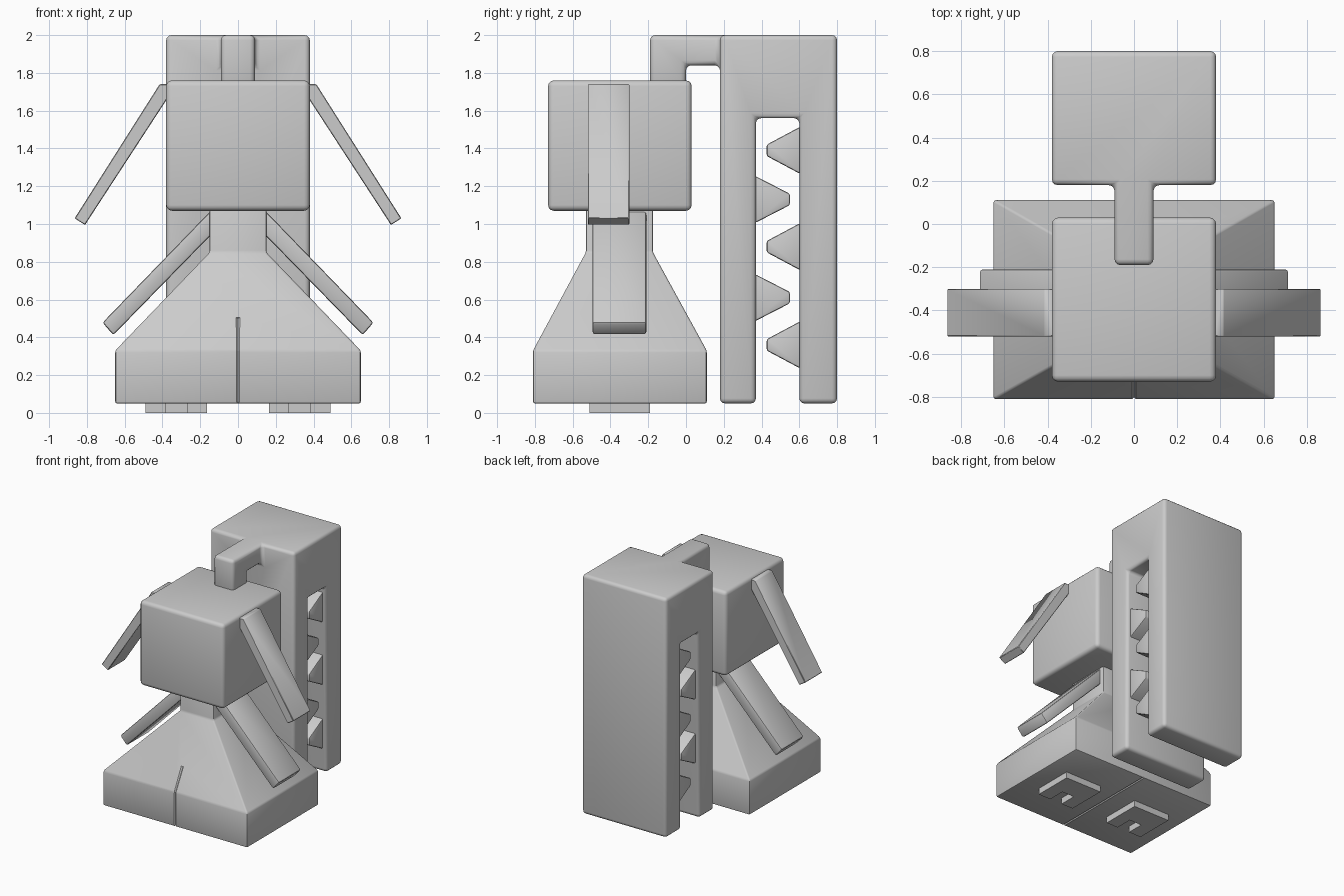
import bpy, bmesh, math
from mathutils import Vector

if "Cube" in bpy.data.objects:
    bpy.data.objects.remove(bpy.data.objects["Cube"])

grey = bpy.data.materials.new("plain grey")
grey.diffuse_color = (0.6, 0.6, 0.6, 1)
grey.use_nodes = True
grey.node_tree.nodes["Principled BSDF"].inputs["Base Color"].default_value = grey.diffuse_color


def finish(name, bm, bevel=0.0, segments=3):
    """Clean, round the sharp edges and link the mesh as an object."""
    bmesh.ops.remove_doubles(bm, verts=bm.verts[:], dist=1e-4)
    bmesh.ops.recalc_face_normals(bm, faces=bm.faces[:])
    bmesh.ops.dissolve_limit(bm, angle_limit=0.01, verts=bm.verts[:], edges=bm.edges[:])
    if bevel:
        sharp = [e for e in bm.edges if len(e.link_faces) == 2 and e.calc_face_angle(0) > 0.4]
        bmesh.ops.bevel(bm, geom=sharp, offset=bevel, offset_type='OFFSET', segments=segments,
                        profile=0.5, affect='EDGES', clamp_overlap=True)
    me = bpy.data.meshes.new(name)
    bm.to_mesh(me)
    bm.free()
    me.materials.append(grey)
    ob = bpy.data.objects.new(name, me)
    bpy.context.collection.objects.link(ob)
    smooth(ob)
    return ob


def smooth(ob):
    bpy.ops.object.select_all(action='DESELECT')
    ob.select_set(True)
    bpy.context.view_layer.objects.active = ob
    bpy.ops.object.shade_smooth_by_angle(angle=math.radians(40))


def prism(name, pts, axis, lo, hi, bevel=0.0, segments=2):
    """Extrude a 2D outline along an axis; pts are the other two coordinates in order."""
    bm = bmesh.new()
    ends = []
    for d in (lo, hi):
        ring = []
        for p in pts:
            c = list(p)
            c.insert(axis, d)
            ring.append(bm.verts.new(c))
        bm.faces.new(ring)
        ends.append(ring)
    n = len(pts)
    for i in range(n):
        j = (i + 1) % n
        bm.faces.new((ends[0][i], ends[0][j], ends[1][j], ends[1][i]))
    return finish(name, bm, bevel, segments)


def blocks(name, xs, ys, zs, filled, bevel):
    """Outer skin of the filled cells of an uneven grid."""
    bm = bmesh.new()
    cuts = (xs, ys, zs)

    def full(c):
        if any(c[a] < 0 or c[a] >= len(cuts[a]) - 1 for a in range(3)):
            return False
        return filled(*[(cuts[a][c[a]] + cuts[a][c[a] + 1]) / 2 for a in range(3)])

    for i in range(len(xs) - 1):
        for j in range(len(ys) - 1):
            for k in range(len(zs) - 1):
                c = (i, j, k)
                if not full(c):
                    continue
                for a in range(3):
                    u, v = (a + 1) % 3, (a + 2) % 3
                    for s in (0, 1):
                        nb = list(c)
                        nb[a] += 2 * s - 1
                        if full(nb):
                            continue
                        face = []
                        for du, dv in ((0, 0), (1, 0), (1, 1), (0, 1)):
                            p = [0, 0, 0]
                            p[a] = cuts[a][c[a] + s]
                            p[u] = cuts[u][c[u] + du]
                            p[v] = cuts[v][c[v] + dv]
                            face.append(bm.verts.new(p))
                        bm.faces.new(face)
    return finish(name, bm, bevel)


# head
prism("head", [(-.38, -.73), (.38, -.73), (.38, .03), (-.38, .03)], 2, 1.07, 1.76, .03, 3)


# tall rear case with a slot through its sides, and the hook joining it to the head
def case_rule(x, y, z):
    if y > .18:
        return not (.37 < y < .60 and z < 1.56)
    return abs(x) < .09 and (z > 1.84 or y < 0) and z > 1.72


case = blocks("rear_case", [-.38, -.09, .09, .38], [-.19, 0, .18, .37, .60, .80],
              [.05, 1.56, 1.72, 1.84, 2.0], case_rule, .027)

# teeth alternating inside the slot
for i, z in enumerate((1.39, 1.13, .88, .61, .36)):
    root, tip = (.605, .427) if i % 2 == 0 else (.365, .55)
    prism(f"slot_tooth_{i + 1}", [(root, z - .125), (tip, z - .03), (tip, z + .03), (root, z + .125)],
          0, -.345, .345, .01)

# flared body: neck, skirt slope and square base
bm = bmesh.new()
prev = None
for z, hx, y0, y1 in ((.05, .65, -.81, .11), (.33, .65, -.81, .11),
                      (.85, .15, -.53, -.175), (1.09, .15, -.53, -.175)):
    ring = [bm.verts.new(p) for p in ((-hx, y0, z), (hx, y0, z), (hx, y1, z), (-hx, y1, z))]
    if prev:
        for i in range(4):
            j = (i + 1) % 4
            bm.faces.new((prev[i], prev[j], ring[j], ring[i]))
    else:
        bm.faces.new(ring)
    prev = ring
bm.faces.new(prev)
body = finish("body", bm, .01, 2)

# thin seam down the front and along the underside
for a, b in (((0, -.812, .0), (0, -.812, .335)), ((0, -.815, .325), (0, -.716, .505)),
             ((0, -.85, .048), (0, .15, .048))):
    a, b = Vector(a), Vector(b)
    bm = bmesh.new()
    bmesh.ops.create_cone(bm, cap_ends=True, segments=4, radius1=.01, radius2=.01, depth=(b - a).length)
    bm.transform((b - a).to_track_quat('Z', 'Y').to_matrix().to_4x4())
    bmesh.ops.translate(bm, verts=bm.verts[:], vec=(a + b) / 2)
    cutter = finish("seam_cutter", bm)
    cutter.hide_render = True
    bpy.context.view_layer.objects.active = body
    mod = body.modifiers.new("seam", 'BOOLEAN')
    mod.operation, mod.solver, mod.object = 'DIFFERENCE', 'EXACT', cutter
    bpy.ops.object.modifier_apply(modifier=mod.name)
    bpy.data.objects.remove(cutter)
smooth(body)

# mirrored parts
ear = [(.37, 1.74), (.415, 1.74), (.865, 1.03), (.81, .995), (.37, 1.67)]
arm = [(.13, 1.085), (.717, .478), (.66, .412), (.13, .955)]
foot = [(.165, -.51), (.27, -.51), (.27, -.37), (.38, -.37), (.38, -.51), (.49, -.51), (.49, -.19), (.165, -.19)]
for side, s in (("right", 1), ("left", -1)):
    def flip(pts):
        return [(s * x, v) for x, v in pts]
    prism(f"{side}_ear", flip(ear), 1, -.52, -.30, .004, 1)
    prism(f"{side}_arm", flip(arm), 1, -.495, -.21, .012)
    prism(f"{side}_foot", flip(foot), 2, 0, .06)
